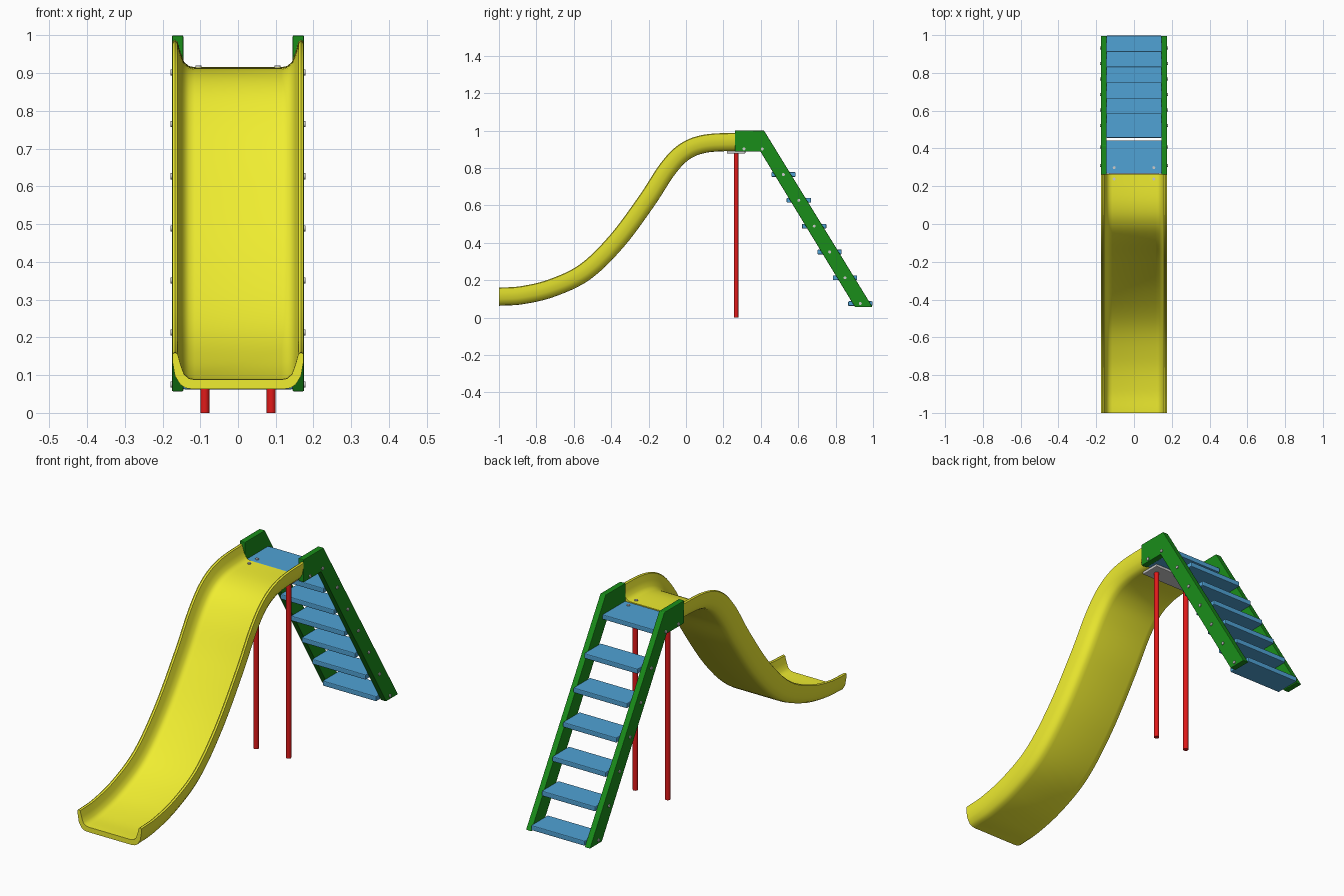
import bpy, bmesh
from math import pi
from mathutils import Vector, Matrix

if "Cube" in bpy.data.objects:
    bpy.data.objects.remove(bpy.data.objects["Cube"])


def material(name, rgb):
    m = bpy.data.materials.new(name)
    m.diffuse_color = (*rgb, 1)
    m.use_nodes = True
    m.node_tree.nodes["Principled BSDF"].inputs["Base Color"].default_value = m.diffuse_color
    return m


YELLOW = material("yellow_plastic", (0.87, 0.85, 0.03))
GREEN = material("green_paint", (0.01, 0.27, 0.01))
BLUE = material("blue_paint", (0.08, 0.36, 0.66))
RED = material("red_paint", (0.75, 0.01, 0.01))


def finish(name, bm, mat=None, bevel=0, smooth=False):
    bmesh.ops.recalc_face_normals(bm, faces=bm.faces)
    me = bpy.data.meshes.new(name)
    bm.to_mesh(me)
    bm.free()
    ob = bpy.data.objects.new(name, me)
    bpy.context.collection.objects.link(ob)
    if mat:
        me.materials.append(mat)
    if bevel:
        b = ob.modifiers.new("bevel", 'BEVEL')
        b.width, b.segments = bevel, 2
    if smooth:
        bpy.ops.object.select_all(action='DESELECT')
        ob.select_set(True)
        bpy.context.view_layer.objects.active = ob
        bpy.ops.object.shade_smooth_by_angle(angle=0.7)
    return ob


def box(name, x, y0, y1, z0, z1, mat=None, bevel=0.004):
    bm = bmesh.new()
    bmesh.ops.create_cube(bm, size=1, matrix=Matrix.Translation((0, (y0 + y1) / 2, (z0 + z1) / 2))
                          @ Matrix.Diagonal((2 * x, y1 - y0, z1 - z0, 1)))
    return finish(name, bm, mat, bevel)


def rod(name, loc, r, length, axis='Z', mat=None, sides=24):
    bm = bmesh.new()
    rot = Matrix.Rotation(pi / 2, 4, 'Y') if axis == 'X' else Matrix.Identity(4)
    bmesh.ops.create_cone(bm, cap_ends=True, segments=sides, radius1=r, radius2=r, depth=length,
                          matrix=Matrix.Translation(loc) @ rot)
    return finish(name, bm, mat, smooth=True)


# Slide: U-shaped section swept along an S-curve in the yz plane
path = [Vector(p) for p in [(-1, .112), (-.88, .12), (-.72, .158), (-.54, .245), (-.37, .41),
                            (-.21, .625), (-.10, .793), (-.01, .886), (.10, .93), (.265, .94)]]
half = [(.115, -.024), (.13, -.021), (.143, -.01), (.152, .015), (.16, .044), (.167, .048),
        (.174, .044), (.173, .02), (.167, -.014), (.153, -.037), (.139, -.046), (.12, -.049)]
section = half + [(-x, h) for x, h in reversed(half)]

ext = [2 * path[0] - path[1] - Vector((0, .006))] + path + [Vector((.4, .94))]
points = []
for a, b, c, d in zip(ext, ext[1:], ext[2:], ext[3:]):
    for i in range(6):
        t = i / 6
        p = 0.5 * (2 * b + (c - a) * t + (2 * a - 5 * b + 4 * c - d) * t * t
                   + (3 * b - a - 3 * c + d) * t ** 3)
        points.append(p)
points.append(path[-1])

bm = bmesh.new()
rings = []
last = len(points) - 1
for i, p in enumerate(points):
    tan = (points[min(i + 1, last)] - points[max(i - 1, 0)]).normalized()
    if i in (0, last):
        tan = Vector((1, 0))
    rings.append([bm.verts.new((x, p.x - tan.y * h, p.y + tan.x * h)) for x, h in section])
n = len(section)
for r, s in zip(rings, rings[1:]):
    for j in range(n):
        k = (j + 1) % n
        bm.faces.new((r[j], r[k], s[k], s[j]))
bm.faces.new(rings[0])
bm.faces.new(rings[-1])
finish("slide_chute", bm, YELLOW, smooth=True)

# Ladder steps
steps = [(.521 + .0822 * i, .765 - .138 * i) for i in range(6)]
for i, (y, z) in enumerate(steps):
    box(f"step_{i + 1}", .146, y - .065, y + .065, z - .0125, z + .0125, BLUE)

# Platform with the grey bracket beneath
box("platform", .146, .267, .443, .89, .914, BLUE)
box("bracket_plate", .13, .218, .317, .877, .892)

# Rails, poles and bolts on both sides
outline = [(.262, 1), (.417, 1), (.997, .057), (.903, .057), (.398, .888), (.262, .888)]
for side, s in (("left", -1), ("right", 1)):
    bm = bmesh.new()
    f = bm.faces.new([bm.verts.new((s * .145, y, z)) for y, z in outline])
    ext = bmesh.ops.extrude_face_region(bm, geom=[f])
    bmesh.ops.translate(bm, vec=(s * .03, 0, 0),
                        verts=[v for v in ext["geom"] if isinstance(v, bmesh.types.BMVert)])
    finish(f"{side}_rail", bm, GREEN, bevel=.003)

    rod(f"{side}_pole", (s * .088, .268, .44), .012, .88, mat=RED)

    for i, (y, z) in enumerate([(.31, .902), (.408, .902)] + steps):
        rod(f"{side}_rail_bolt_{i + 1}", (s * .1755, y, z), .008, .007, 'X', sides=12)
    for i, (y, z) in enumerate([(.238, .917), (.298, .915)]):
        rod(f"{side}_deck_bolt_{i + 1}", (s * .105, y, z), .008, .006, sides=12)
